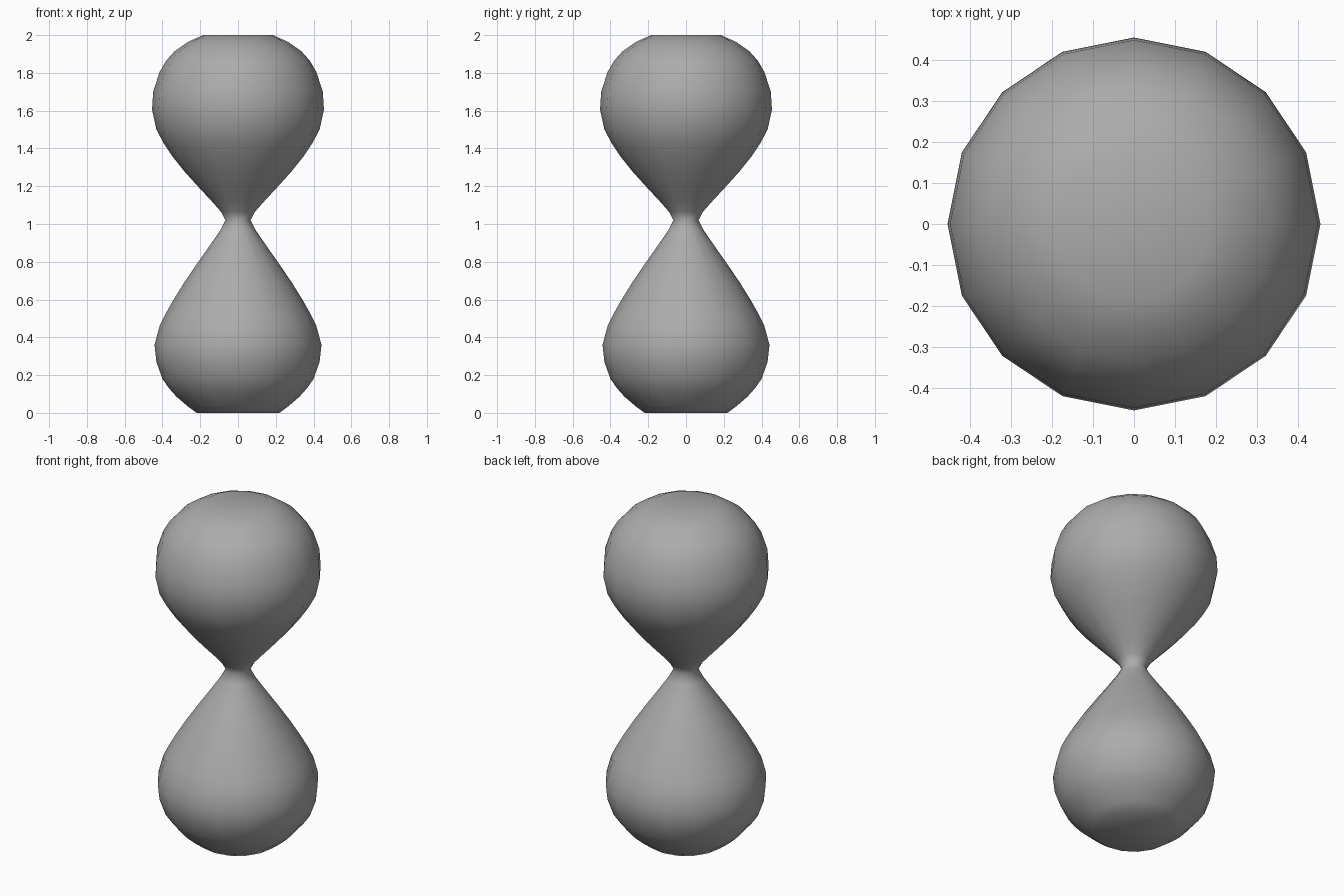
import bpy, bmesh
from math import cos, sin, pi

if "Cube" in bpy.data.objects:
    bpy.data.objects.remove(bpy.data.objects["Cube"])

SIDES = 16

# Hourglass profile: (radius, height) from base to top
profile = [(0.22, 0.0), (0.27, 0.038), (0.325, 0.085), (0.365, 0.13), (0.4, 0.18),
           (0.432, 0.27), (0.442, 0.36), (0.415, 0.46), (0.386, 0.52), (0.345, 0.593),
           (0.285, 0.69), (0.217, 0.79), (0.15, 0.885), (0.095, 0.965),
           (0.066, 1.02), (0.09, 1.065), (0.145, 1.127), (0.213, 1.2),
           (0.285, 1.28), (0.345, 1.355), (0.393, 1.427), (0.432, 1.5),
           (0.455, 1.605), (0.449, 1.7), (0.415, 1.805), (0.38, 1.865),
           (0.335, 1.915), (0.265, 1.964), (0.185, 2.0)]

# Glass body: stacked rings bridged together
bm = bmesh.new()
rings = [[bm.verts.new((r * cos(2 * pi * i / SIDES), r * sin(2 * pi * i / SIDES), z))
          for i in range(SIDES)] for r, z in profile]
for low, high in zip(rings, rings[1:]):
    for i in range(SIDES):
        j = (i + 1) % SIDES
        bm.faces.new((low[i], low[j], high[j], high[i]))

# Flat base and top caps
bm.faces.new(rings[0][::-1])
bm.faces.new(rings[-1])

for f in bm.faces:
    f.smooth = True
mesh = bpy.data.meshes.new("hourglass_body")
bm.to_mesh(mesh)
bm.free()
body = bpy.data.objects.new("hourglass_body", mesh)
bpy.context.collection.objects.link(body)

# Darker grey finish
grey = bpy.data.materials.new("dark_grey")
grey.diffuse_color = (0.41, 0.41, 0.41, 1)
grey.use_nodes = True
grey.node_tree.nodes["Principled BSDF"].inputs["Base Color"].default_value = grey.diffuse_color
mesh.materials.append(grey)
